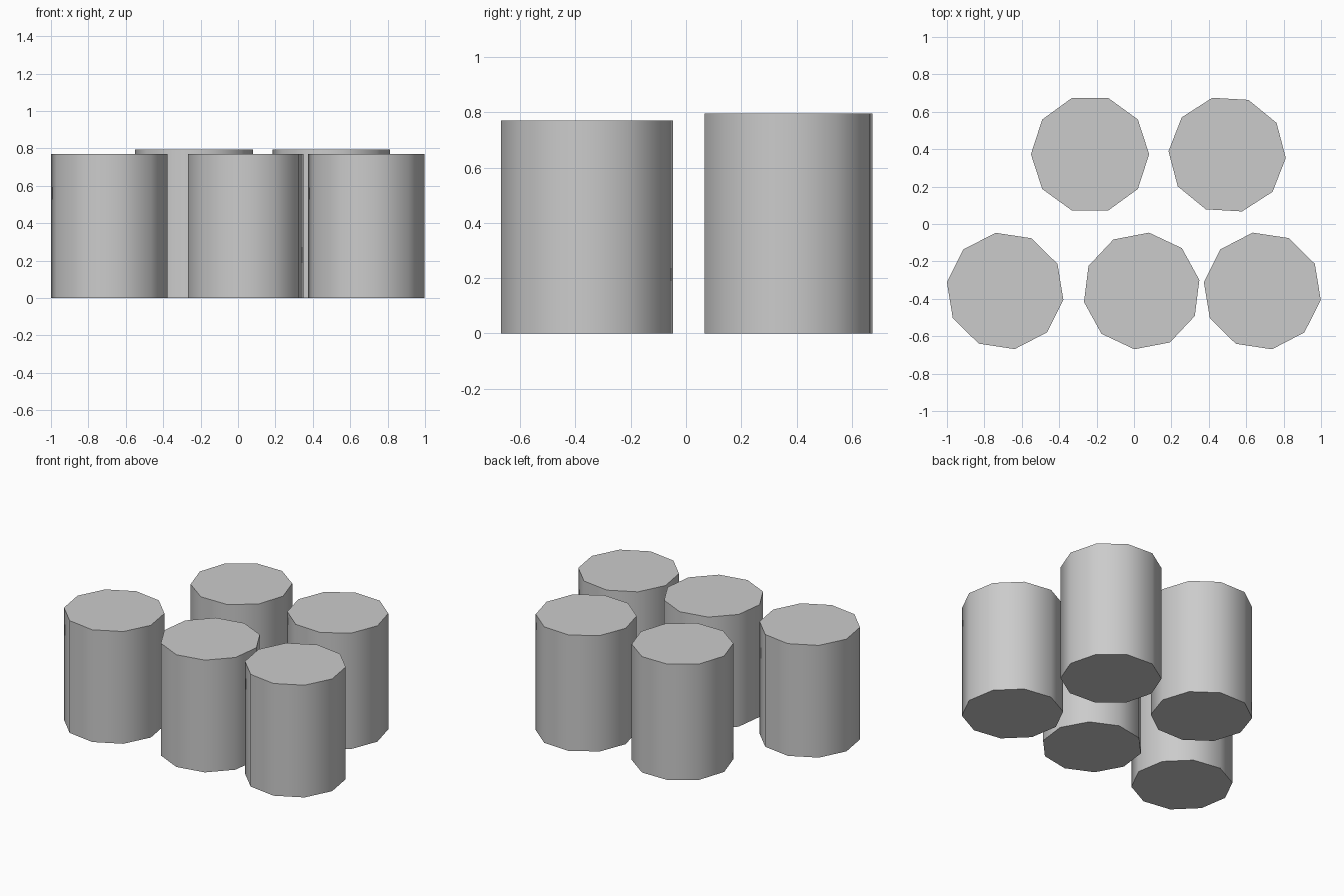
import bpy
import math

cube = bpy.data.objects.get("Cube")
if cube:
    bpy.data.objects.remove(cube, do_unlink=True)

# Plain grey material
grey = bpy.data.materials.new("plain grey")
grey.use_nodes = True
colour = (0.6, 0.6, 0.6, 1)
grey.diffuse_color = colour
grey.node_tree.nodes["Principled BSDF"].inputs["Base Color"].default_value = colour

SIDES = 10


def pillar(name, x, y, radius, height, turn):
    """Ten-sided pillar on the ground; turn is the angle of its first corner."""
    bpy.ops.mesh.primitive_cylinder_add(
        vertices=SIDES, radius=radius, depth=height, location=(x, y, height / 2),
        rotation=(0, 0, math.radians(turn - 90)))
    obj = bpy.context.object
    obj.name = name
    obj.data.materials.append(grey)
    # Rounded sides, crisp caps
    bpy.ops.object.shade_smooth_by_angle(angle=math.radians(50))


# Back row, slightly taller
pillar("back_right_pillar", -0.235, 0.373, 0.316, 0.795, 0)
pillar("back_left_pillar", 0.498, 0.371, 0.314, 0.795, -3.3)

# Front row
pillar("front_right_pillar", -0.689, -0.358, 0.315, 0.77, -8.7)
pillar("front_middle_pillar", 0.041, -0.358, 0.314, 0.77, 10.8)
pillar("front_left_pillar", 0.686, -0.358, 0.316, 0.77, -8.6)
